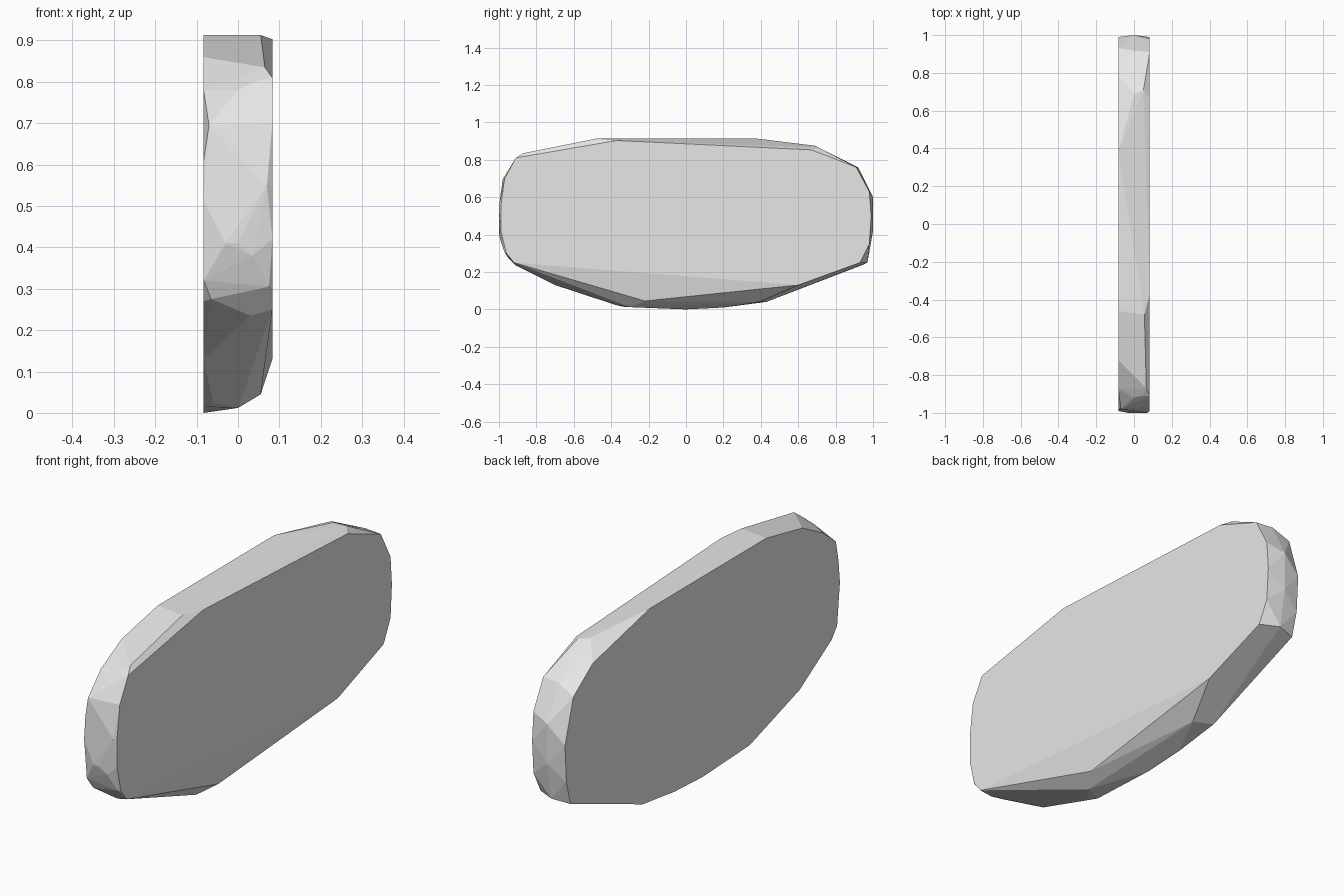
import bpy, bmesh, math

default_cube = bpy.data.objects.get("Cube")
if default_cube:
    bpy.data.objects.remove(default_cube, do_unlink=True)

HALF_WIDTH = 0.083

# One plain stone colour
stone = bpy.data.materials.new("pale_grey_stone")
stone.use_nodes = True
grey = (0.8, 0.8, 0.8, 1)
stone.diffuse_color = grey
stone.node_tree.nodes["Principled BSDF"].inputs["Base Color"].default_value = grey

# Outline of the flat left side, as (y, z)
left_outline = [
    (-.91, .81), (-.37, .903), (.67, .853), (.91, .76), (.98, .63), (.99, .5),
    (.98, .35), (.93, .25), (.6, .13), (-.92, .25), (-.96, .3), (-.99, .42),
    (-.99, .55), (-.97, .7)]

# Outline of the flat right side, as (y, z)
right_outline = [
    (-.46, .913), (.38, .913), (.79, .82), (.93, .72), (.99, .52), (.98, .35),
    (.95, .24), (.43, .04), (.2, .01), (0, 0), (-.34, .015), (-.7, .13),
    (-.93, .27), (-.97, .32), (-.99, .51), (-.98, .61), (-.87, .78), (-.72, .86)]

# Chipped corners around the rim, as (x, y, z)
front_chips = [
    (.055, -.48, .913), (.065, -.87, .835), (.04, -.91, .8), (0, -.92, .78),
    (-.01, -.955, .735), (-.07, -.98, .695), (.07, -1, .55), (-.03, -1, .41),
    (0, -1, .41), (.035, -.995, .38), (.075, -.97, .305), (-.065, -.95, .275),
    (0, -.93, .26), (.03, -.91, .235)]
back_chips = [
    (0, .69, .875), (.05, .71, .865), (0, .92, .76), (0, 1, .6),
    (0, 1, .42), (0, .97, .25), (0, .39, .04)]
bottom_chips = [(0, -.3, .012), (.055, -.22, .045), (-.06, -.38, .025)]


def side_points(outline, x):
    return [(x, y, z) for y, z in outline]


def build_faceted_stone(name, points, material):
    """Wrap the points in a convex shell and merge its flat regions."""
    shell = bmesh.new()
    for point in points:
        shell.verts.new(point)
    hull = bmesh.ops.convex_hull(shell, input=shell.verts[:])
    unused = {item for key in ("geom_interior", "geom_unused")
              for item in hull[key] if isinstance(item, bmesh.types.BMVert)}
    bmesh.ops.delete(shell, geom=list(unused), context='VERTS')
    bmesh.ops.dissolve_limit(shell, angle_limit=math.radians(3),
                             verts=shell.verts[:], edges=shell.edges[:])
    bmesh.ops.recalc_face_normals(shell, faces=shell.faces[:])
    mesh = bpy.data.meshes.new(name)
    shell.to_mesh(mesh)
    shell.free()
    mesh.materials.append(material)
    stone_object = bpy.data.objects.new(name, mesh)
    bpy.context.collection.objects.link(stone_object)
    return stone_object


# Flat upright stone slab with chipped edges
build_faceted_stone(
    "stone_slab",
    side_points(left_outline, HALF_WIDTH) + side_points(right_outline, -HALF_WIDTH)
    + front_chips + back_chips + bottom_chips,
    stone)
